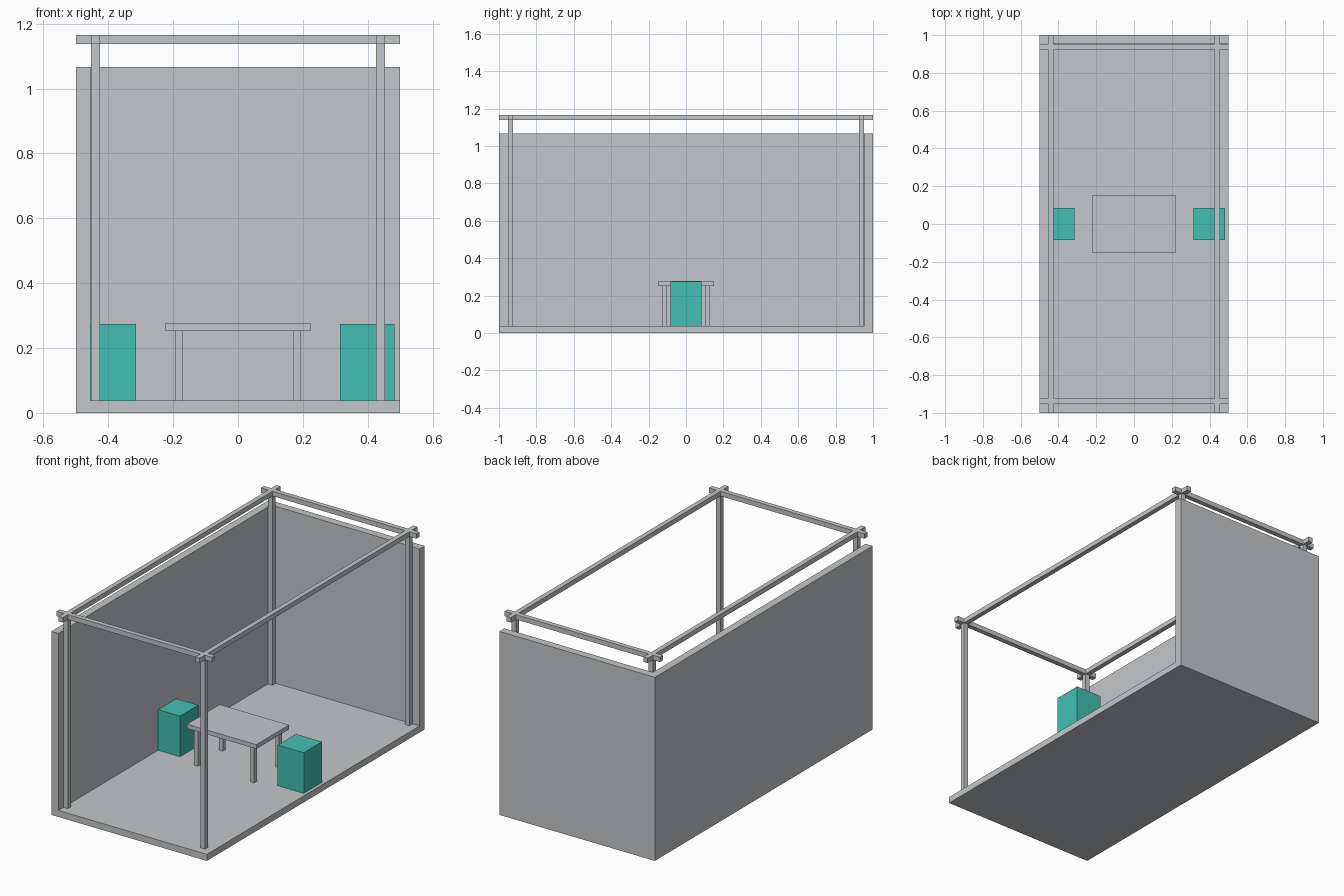
import bpy
import bmesh
from mathutils import Vector

if "Cube" in bpy.data.objects:
    bpy.data.objects.remove(bpy.data.objects["Cube"], do_unlink=True)


def make_material(name, rgb):
    mat = bpy.data.materials.new(name)
    mat.use_nodes = True
    color = (*rgb, 1.0)
    mat.diffuse_color = color
    mat.node_tree.nodes["Principled BSDF"].inputs["Base Color"].default_value = color
    return mat


grey = make_material("light grey", (0.55, 0.57, 0.585))
teal = make_material("teal", (0.054, 0.53, 0.456))


def box(name, low, high, mat=grey):
    """Box between two opposite corners."""
    low, high = Vector(low), Vector(high)
    bm = bmesh.new()
    bmesh.ops.create_cube(bm, size=1)
    bmesh.ops.scale(bm, vec=high - low, verts=bm.verts)
    mesh = bpy.data.meshes.new(name)
    bm.to_mesh(mesh)
    bm.free()
    mesh.materials.append(mat)
    obj = bpy.data.objects.new(name, mesh)
    obj.location = (low + high) / 2
    bpy.context.collection.objects.link(obj)
    return obj


FLOOR = 0.038
WALL_TOP = 1.067
INNER = 0.045      # wall thickness
BAR = 0.028        # thickness of frame bars
TOP = 1.166        # top of frame
POST_X, POST_Y = 0.44, 0.939

# Floor and two walls
box("floor", (-0.5, -1, 0), (0.5, 1, FLOOR))
box("side_wall", (-0.5, -1, FLOOR), (-0.5 + INNER, 1, WALL_TOP))
box("back_wall", (-0.5 + INNER, 1 - INNER, FLOOR), (0.5, 1, WALL_TOP))

h = BAR / 2
table_bottom, table_top = 0.252, 0.277
leg_x, leg_y, leg_h = 0.181, 0.115, 0.012

for sx, side in ((-1, "right"), (1, "left")):
    # Long beams and stools
    x = sx * POST_X
    box(f"{side}_beam", (x - h, -1, TOP - BAR), (x + h, 1, TOP))
    sc = sx * 0.398
    box(f"{side}_stool", (sc - 0.084, -0.084, FLOOR), (sc + 0.084, 0.084, 0.274), teal)
    for sy, end in ((-1, "front"), (1, "back")):
        # Corner posts
        y = sy * POST_Y
        box(f"{end}_{side}_post", (x - h, y - h, FLOOR), (x + h, y + h, TOP - BAR))
        # Table legs
        lx, ly = sx * leg_x, sy * leg_y
        box(f"{end}_{side}_table_leg", (lx - leg_h, ly - leg_h, FLOOR),
            (lx + leg_h, ly + leg_h, table_bottom))

# Cross beams
for sy, end in ((-1, "front"), (1, "back")):
    y = sy * POST_Y
    box(f"{end}_beam", (-0.5, y - h, TOP - BAR), (0.5, y + h, TOP))

box("table_top", (-0.223, -0.15, table_bottom), (0.223, 0.15, table_top))
